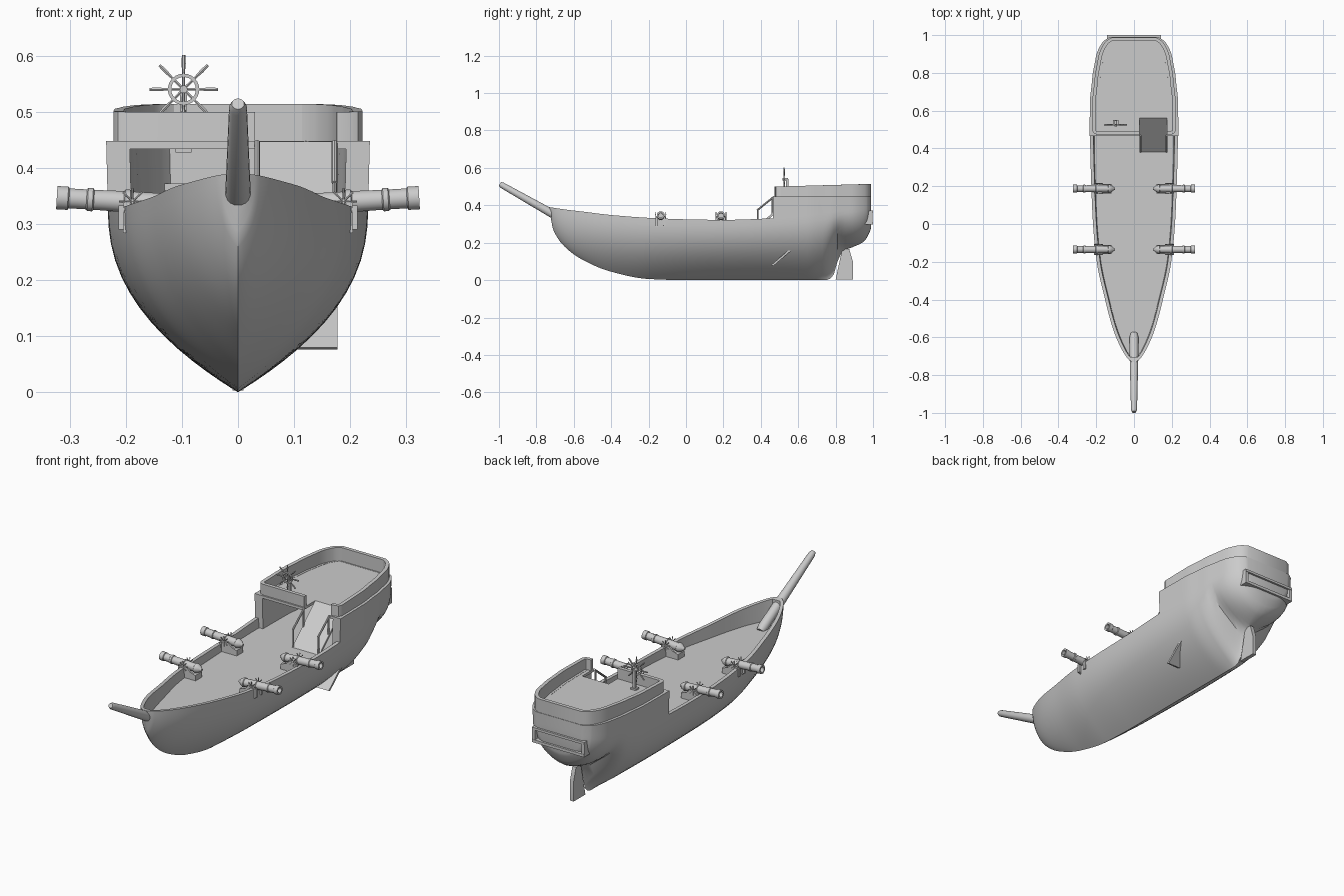
import bpy, bmesh, math
from mathutils import Vector

if "Cube" in bpy.data.objects:
    bpy.data.objects.remove(bpy.data.objects["Cube"])

grey = bpy.data.materials.new("ship_grey")
grey.diffuse_color = (0.6, 0.6, 0.6, 1)
grey.use_nodes = True
grey.node_tree.nodes["Principled BSDF"].inputs["Base Color"].default_value = grey.diffuse_color


def finish(bm, name):
    bmesh.ops.remove_doubles(bm, verts=bm.verts, dist=1e-5)
    bmesh.ops.recalc_face_normals(bm, faces=bm.faces)
    me = bpy.data.meshes.new(name)
    bm.to_mesh(me)
    bm.free()
    me.materials.append(grey)
    me.shade_smooth()
    me.set_sharp_from_angle(angle=math.radians(32))
    ob = bpy.data.objects.new(name, me)
    bpy.context.collection.objects.link(ob)
    return ob


def skin(bm, rings, caps=True):
    """Join closed rings of equal length into a tube."""
    vs = [[bm.verts.new(p) for p in r] for r in rings]
    n = len(rings[0])
    for a, b in zip(vs, vs[1:]):
        for i in range(n):
            j = (i + 1) % n
            bm.faces.new((a[i], a[j], b[j], b[i]))
    if caps:
        bm.faces.new(vs[0])
        bm.faces.new(vs[-1])


def box(bm, x0, x1, y0, y1, z0, z1):
    skin(bm, [[(x0, y0, z), (x1, y0, z), (x1, y1, z), (x0, y1, z)] for z in (z0, z1)])


def turned(bm, p, q, prof, n=16):
    """Revolve (fraction, radius) pairs about the line p-q."""
    p, q = Vector(p), Vector(q)
    rot = (q - p).to_track_quat('Z', 'Y')
    skin(bm, [[p.lerp(q, t) + rot @ Vector((r * math.cos(k * math.tau / n),
              r * math.sin(k * math.tau / n), 0)) for k in range(n)] for t, r in prof])


def rod(bm, p, q, r, n=8):
    turned(bm, p, q, [(0, r), (1, r)], n)


def spokes(bm, c, r, thick, count=8):
    for k in range(count):
        a = k * math.tau / count
        d = Vector((math.cos(a), 0, math.sin(a)))
        turned(bm, c, Vector(c) + d * r, [(0, thick), (.5, thick * .8), (.75, thick * 1.3), (1, thick)], 6)


# Hull stations: y, half beam, keel height, sheer height, fullness
ST = [(-.73, .012, .375, .39, 1), (-.71, .035, .27, .387, .8), (-.65, .072, .18, .378, .8),
      (-.55, .113, .107, .366, .9), (-.4, .153, .045, .348, 1), (-.2, .197, .006, .333, 1),
      (0, .217, 0, .325, 1), (.2, .226, 0, .322, 1), (.45, .232, 0, .33, 1),
      (.65, .23, 0, .345, 1), (.75, .22, 0, .36, 1.3), (.785, .217, .02, .365, 1.9),
      (.81, .213, .1, .37, 2), (.84, .207, .155, .375, 1), (.9, .195, .18, .385, .7),
      (.95, .172, .205, .395, .6), (.98, .145, .25, .4, .55), (.99, .12, .28, .4, .5)]


def station(y, c):
    """Smooth monotone interpolation of column c at y."""
    k = 0
    while k < len(ST) - 2 and y > ST[k + 1][0]:
        k += 1

    def sec(i):
        return (ST[i + 1][c] - ST[i][c]) / (ST[i + 1][0] - ST[i][0])

    def slope(i):
        if i == 0 or i == len(ST) - 1:
            return sec(min(i, len(ST) - 2))
        a, b = sec(i - 1), sec(i)
        return 0 if a * b <= 0 else 2 * a * b / (a + b)
    h = ST[k + 1][0] - ST[k][0]
    t = (y - ST[k][0]) / h
    return ((2 * t**3 - 3 * t**2 + 1) * ST[k][c] + (t**3 - 2 * t**2 + t) * h * slope(k)
            + (3 * t**2 - 2 * t**3) * ST[k + 1][c] + (t**3 - t**2) * h * slope(k + 1))


def section(y, castle, solid):
    b, keel, ref, full = (station(y, c) for c in (1, 2, 3, 4))
    keel = max(keel, 0)
    top = .448 if castle else ref
    wide = b + .003 if castle else b
    deck = top if solid else min(max(.285, keel + .02), top)
    half = [(0, keel)]
    for i in range(1, 15):
        u = (i / 14) ** 1.4
        half.append((b * (1 - (1 - u) ** 2.3) ** full, keel + (ref - keel) * u))
    thick = 1 if solid else (.042 if castle else .018)
    half += [(wide, top), (max(0, wide - thick), top), (max(0, wide - thick - .004), deck), (0, deck)]
    return [(x, y, z) for x, z in half] + [(-x, y, z) for x, z in half[-2:0:-1]]


# Hull with bulwarks, main deck and raised stern walls
bm = bmesh.new()
ys = [-.73 + 1.72 * i / 86 for i in range(87)] + [-.725, -.715, .985]
marks = [(y, y > .465, y < -.705 or y > .965) for y in ys]
marks += [(.465, False, False), (.465, True, False), (-.705, False, True),
          (-.705, False, False), (.965, True, False), (.965, True, True)]
marks.sort(key=lambda m: (m[0], m[1], m[2] if m[0] > 0 else not m[2]))
skin(bm, [section(*m) for m in marks], caps=False)
for y in (ys[0], .99):
    rim = [v for v in bm.verts if abs(v.co.y - y) < 1e-5]
    bmesh.ops.contextual_create(bm, geom=list({e for v in rim for e in v.link_edges
                                if all(abs(w.co.y - y) < 1e-5 for w in e.verts)}))
bmesh.ops.dissolve_degenerate(bm, edges=bm.edges, dist=1e-6)
finish(bm, "hull")

# Quarterdeck floor with a stair opening
bm = bmesh.new()
side = [(station(y, 1) - .02, y) for y in [.56 + .42 * i / 20 for i in range(21)]]
outline = side + [(-x, y) for x, y in side[::-1]]
skin(bm, [[(x, y, z) for x, y in outline] for z in (.434, .447)])
box(bm, -.215, .03, .467, .56, .434, .447)
box(bm, .176, .215, .467, .56, .434, .447)
finish(bm, "quarterdeck_floor")

# Upper bulwark, open at the stair
bm = bmesh.new()
path = [(.176, .474), (.2, .475), (.214, .481), (.222, .495)]
path += [(station(y, 1) - .01, y) for y in [.51 + .478 * i / 30 for i in range(31)]]
path += [(-x, y) for x, y in path[:0:-1]] + [(.03, .474)]
rings = []
for i, (x, y) in enumerate(path):
    a, b = Vector(path[max(i - 1, 0)]), Vector(path[min(i + 1, len(path) - 1)])
    d = (b - a).normalized()
    ix, iy = x - d.y * .018, y + d.x * .018
    top = .5 + .014 * (y - .474) / .51
    rings.append([(x, y, .44), (x, y, top), (ix, iy, top), (ix, iy, .44)])
skin(bm, rings)
finish(bm, "upper_bulwark")

# Stern window frame
bm = bmesh.new()
for s in (-1, 1):
    box(bm, s * .135 - .008, s * .135 + .008, .955, .998, .305, .37)
box(bm, -.143, .143, .95, 1, .298, .312)
box(bm, -.143, .143, .95, 1, .36, .372)
finish(bm, "stern_window_frame")

# Stairs: main deck to quarterdeck, and hold to main deck
for name, y0, z0, y1, z1 in (("upper_stair", .38, .285, .56, .447), ("lower_stair", .455, .08, .69, .283)):
    bm = bmesh.new()
    skin(bm, [[(x, y0, z0), (x, y0 + .012, z0 - .004), (x, y1, z1 - .016), (x, y1, z1)] for x in (.03, .177)])
    finish(bm, name)
bm = bmesh.new()
for x in (.034, .172):
    rod(bm, (x, .383, .285), (x, .383, .375), .004)
    rod(bm, (x, .462, .35), (x, .462, .44), .004)
    rod(bm, (x, .38, .373), (x, .47, .446), .005)
finish(bm, "stair_rails")

# Steering wheel and stand
bm = bmesh.new()
c = Vector((-.097, .525, .54))
spokes(bm, c, .061, .003)
loop = [(c.x + .025 * math.cos(a), c.z + .025 * math.sin(a), a) for a in [k * math.tau / 24 for k in range(25)]]
skin(bm, [[(x + math.cos(a) * u, c.y + v, z + math.sin(a) * u)
           for u, v in ((-.003, -.004), (.003, -.004), (.003, .004), (-.003, .004))] for x, z, a in loop], caps=False)
rod(bm, c + Vector((0, -.008, 0)), c + Vector((0, .02, 0)), .007, 12)
finish(bm, "steering_wheel")
bm = bmesh.new()
box(bm, -.103, -.091, .535, .547, .43, .54)
box(bm, -.111, -.083, .525, .55, .427, .455)
finish(bm, "wheel_stand")

# Bowsprit
bm = bmesh.new()
turned(bm, (0, -.58, .279), (0, -.995, .514), [(0, .018), (.05, .024), (.3, .023), (.97, .016), (1, .011)], 20)
finish(bm, "bowsprit")

# Rudder
bm = bmesh.new()
blade = [(.8, .003), (.892, .003), (.892, .1), (.873, .165), (.835, .165)]
skin(bm, [[(x, y, z) for y, z in blade] for x in (-.01, .01)])
finish(bm, "rudder")

# Four cannons on carriages with spoked wheels
barrel = [(0, .006), (.03, .009), (.06, .016), (.1, .02), (.12, .022), (.15, .022), (.16, .019),
          (.4, .019), (.41, .022), (.45, .022), (.46, .019), (.7, .018), (.71, .021), (.75, .021),
          (.76, .018), (.9, .018), (.91, .021), (1, .021), (1, .013), (.85, .013)]
for s, side_name in ((1, "right"), (-1, "left")):
    for y, place in ((-.135, "front"), (.187, "rear")):
        bm = bmesh.new()
        turned(bm, (s * .102, y, .334), (s * .323, y, .347), barrel, 18)
        finish(bm, f"cannon_barrel_{place}_{side_name}")
        bm = bmesh.new()
        for e in (-1, 1):
            yc = y + e * .021
            cheek = [(.12, .284), (.205, .284), (.205, .34), (.17, .34), (.15, .32), (.12, .31)]
            skin(bm, [[(s * x, yc + w, z) for x, z in cheek] for w in (-.004, .004)])
            spokes(bm, (s * .188, y + e * .027, .34), .024, .002)
            box(bm, s * .208 - .005, s * .208 + .005, yc - .008, yc + .004, .29, .333)
        box(bm, s * .16 - .04, s * .16 + .04, y - .02, y + .02, .284, .312)
        finish(bm, f"cannon_carriage_{place}_{side_name}")
